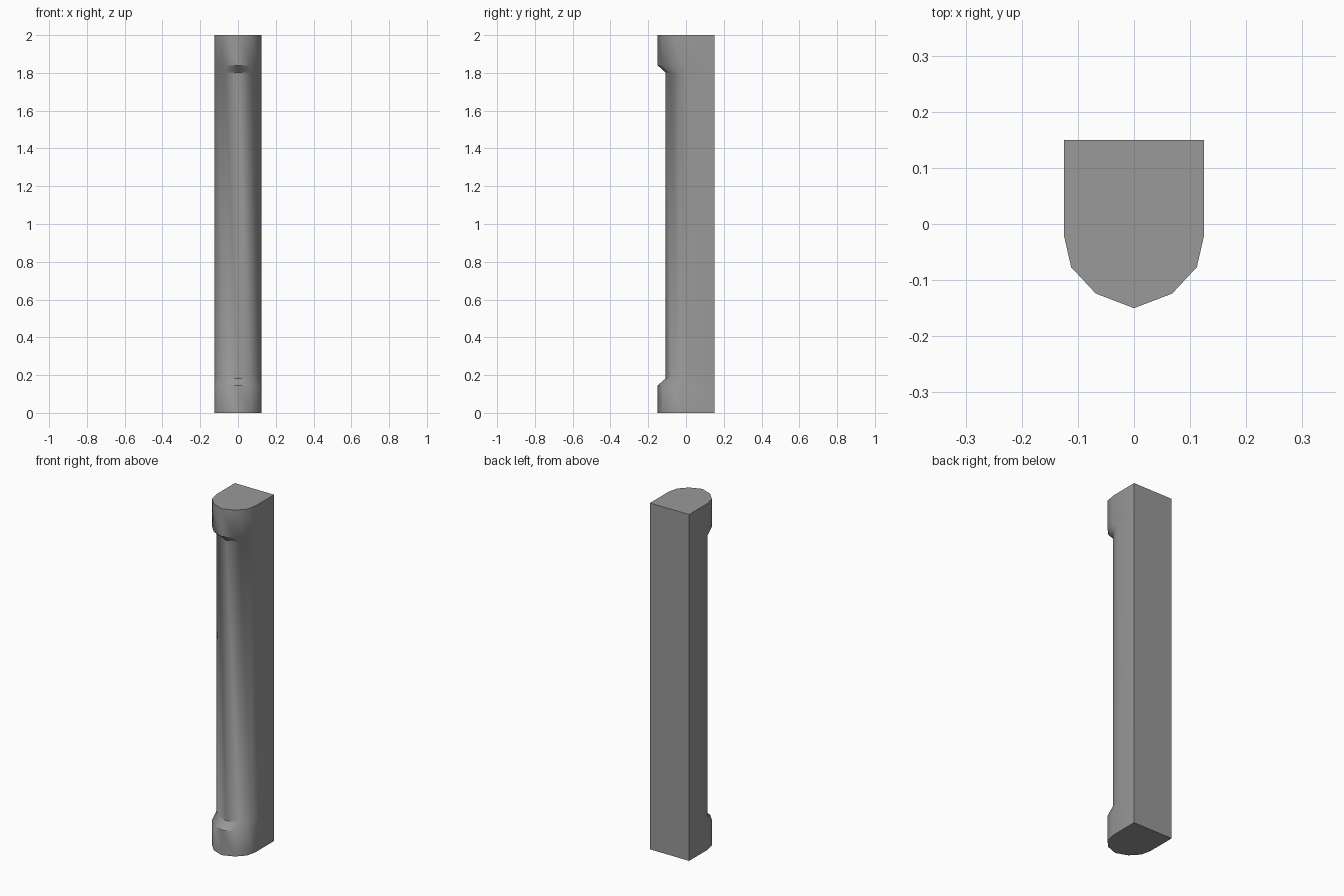
import bpy, bmesh, math

cube = bpy.data.objects.get("Cube")
if cube:
    bpy.data.objects.remove(cube, do_unlink=True)

grey = bpy.data.materials.new("mid_grey")
grey.use_nodes = True
color = (0.32, 0.32, 0.32, 1)
grey.diffuse_color = color
grey.node_tree.nodes["Principled BSDF"].inputs["Base Color"].default_value = color

# Half outline from the flat back corner round to the front tip
half = [(0.125, 0.15), (0.125, -0.02), (0.112, -0.077), (0.068, -0.124), (0, -0.15)]
outline = half + [(-x, y) for x, y in reversed(half[:-1])]

# Height of each ring and how far its rounded front is set back
rings = [(0, 0), (0.145, 0), (0.182, 0.042), (1.802, 0.042), (1.84, 0), (2, 0)]

bm = bmesh.new()
loops = []
for z, setback in rings:
    loops.append([bm.verts.new((x, y if y > 0.1 else y + setback, z)) for x, y in outline])

# Walls between neighbouring rings
n = len(outline)
for low, high in zip(loops, loops[1:]):
    for i in range(n):
        j = (i + 1) % n
        bm.faces.new((low[i], low[j], high[j], high[i]))

# End faces
bm.faces.new(loops[0])
bm.faces.new(loops[-1])
bmesh.ops.recalc_face_normals(bm, faces=bm.faces)

mesh = bpy.data.meshes.new("half_round_post")
bm.to_mesh(mesh)
bm.free()
mesh.materials.append(grey)
post = bpy.data.objects.new("half_round_post", mesh)
bpy.context.collection.objects.link(post)

# Smooth rounded front, crisp ends and corners
bpy.ops.object.select_all(action="DESELECT")
post.select_set(True)
bpy.context.view_layer.objects.active = post
bpy.ops.object.shade_smooth_by_angle(angle=math.radians(43))
